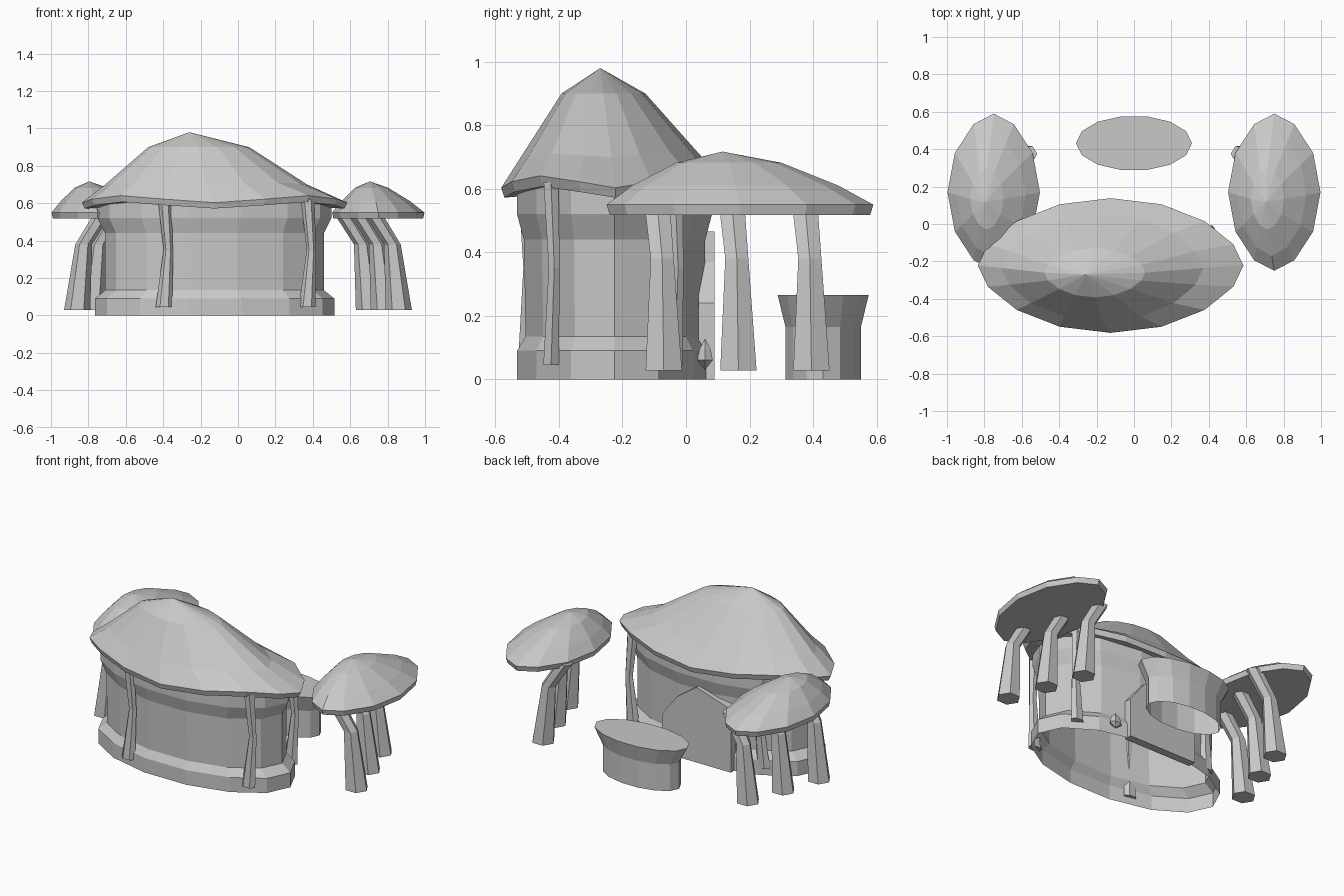
import bpy
import bmesh
from math import cos, sin, pi

if "Cube" in bpy.data.objects:
    bpy.data.objects.remove(bpy.data.objects["Cube"], do_unlink=True)

clay = bpy.data.materials.new("plain_grey")
clay.use_nodes = True
GREY = (0.58, 0.58, 0.58, 1)
clay.diffuse_color = GREY
clay.node_tree.nodes["Principled BSDF"].inputs["Base Color"].default_value = GREY


def finish(name, bm):
    bmesh.ops.recalc_face_normals(bm, faces=bm.faces)
    mesh = bpy.data.meshes.new(name)
    bm.to_mesh(mesh)
    bm.free()
    mesh.materials.append(clay)
    obj = bpy.data.objects.new(name, mesh)
    bpy.context.collection.objects.link(obj)
    return obj


def pinch(v, power):
    return abs(v) ** power * (1 if v >= 0 else -1)


def loft(name, rings, n, bottom=None, top=None, pinch_x=1, pinch_y=1, wave=None):
    """Skin elliptical rings (cx, cy, z, rx, ry); bottom/top may be 'flat' or a tip point."""
    bm = bmesh.new()
    loops = []
    for i, (cx, cy, z, rx, ry) in enumerate(rings):
        loop = []
        for k in range(n):
            a = 2 * pi * k / n
            lift = wave[i] * sin(2 * a) ** 2 if wave else 0
            loop.append(bm.verts.new((cx + rx * pinch(cos(a), pinch_x),
                                      cy + ry * pinch(sin(a), pinch_y), z + lift)))
        loops.append(loop)
    for low, high in zip(loops, loops[1:]):
        for k in range(n):
            j = (k + 1) % n
            bm.faces.new((low[k], low[j], high[j], high[k]))
    for end, loop in ((bottom, loops[0]), (top, loops[-1])):
        if end == "flat":
            bm.faces.new(loop)
        elif end:
            tip = bm.verts.new(end)
            for k in range(n):
                bm.faces.new((loop[k], loop[(k + 1) % n], tip))
    return finish(name, bm)


# House wall with a stepped plinth, open underneath
HX, HY = -0.125, -0.225
wall_profile = [(0, .64, .315), (.09, .64, .315), (.135, .585, .287),
                (.44, .585, .293), (.52, .625, .315), (.61, .625, .315)]
loft("house_wall", [(HX, HY, z, rx, ry) for z, rx, ry in wall_profile], 14)

# Large lopsided roof with a wavy eave
loft("house_roof", [
    (HX, -.222, .572, .695, .35),
    (HX, -.222, .603, .71, .36),
    (-.17, -.235, .70, .54, .285),
    (-.21, -.26, .90, .27, .132),
], 16, bottom=(HX, -.222, .60), top=(-.26, -.27, .98), pinch_y=1.2,
    wave=[.035, .038, .01, 0])

# Bent posts around the house
posts = {"front_right_post": (-.395, -.505, 1), "front_left_post": (.37, -.425, 1),
         "back_left_post": (.385, -.035, 1), "back_right_post": (-.53, .0, 1)}
for name, (x, y, s) in posts.items():
    loft(name, [(x, y, .045, .045, .028),
                (x + .022, y + .01, .35, .025, .02),
                (x + .003, y, .62, .036, .027)], 6, "flat", "flat")

# Arched door slab on the back
outline = [(.10, 0), (.10, .24), (0, .37), (-.135, .465), (-.37, .39), (-.37, 0)]
bm = bmesh.new()
face = bm.faces.new([bm.verts.new((x, .04, z)) for x, z in outline])
ext = bmesh.ops.extrude_face_region(bm, geom=[face])
bmesh.ops.translate(bm, vec=(0, .05, 0),
                    verts=[v for v in ext["geom"] if isinstance(v, bmesh.types.BMVert)])
finish("back_door", bm)

# Small bud beside the door
loft("door_bud", [(.185, .06, .06, .042, .028), (.185, .06, .095, .03, .02)], 6,
     bottom=(.185, .06, .03), top=(.185, .06, .128))

# Two mushroom canopies, each on three bent stems
for side, s, tip in (("left", 1, .705), ("right", -1, .795)):
    cx = s * .75
    mid = s * tip
    loft(side + "_canopy", [
        (cx, .17, .518, .24, .41),
        (cx, .17, .55, .247, .42),
        (cx * .7 + mid * .3, .155, .61, .185, .325),
        (cx * .2 + mid * .8, .135, .682, .09, .165),
    ], 12, bottom="flat", top=(mid, .115, .717), pinch_x=1.2)
    for label, x, y in (("front", .86, -.07), ("middle", .78, .165), ("back", .70, .395)):
        loft(f"{side}_{label}_stem", [
            (s * x, y, .028, .07, .066),
            (s * (x - .035), y - .005, .38, .045, .042),
            (s * (x - .135), y - .02, .54, .048, .046)], 6, "flat", "flat")

# Wide planter behind the house, closed on top and open underneath
loft("planter", [(0, .432, 0, .255, .122), (0, .432, .165, .255, .122),
                 (0, .432, .265, .31, .147)], 14, top="flat")
